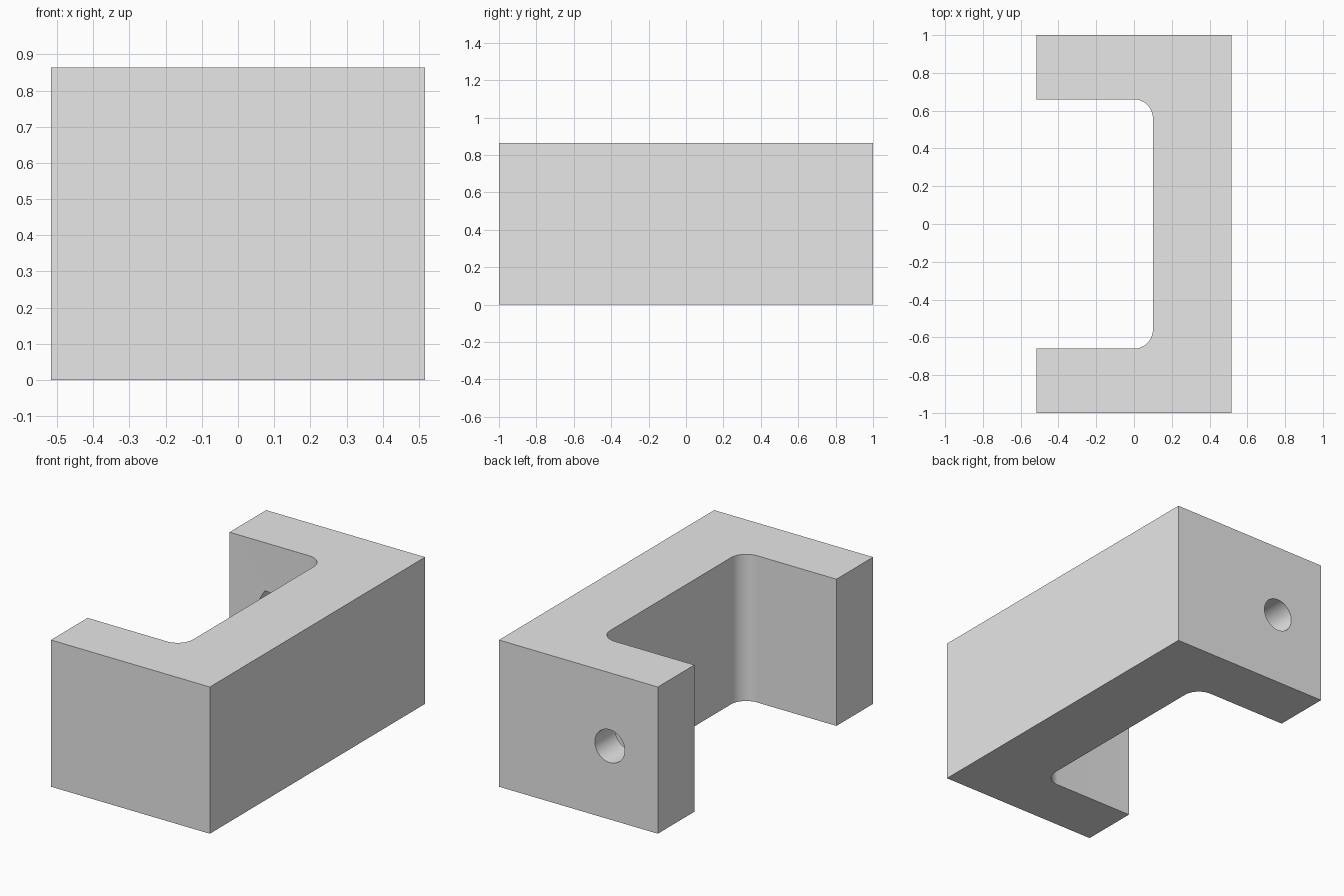
import bpy, bmesh, math
from mathutils import Matrix

cube = bpy.data.objects.get("Cube")
if cube:
    bpy.data.objects.remove(cube, do_unlink=True)

HALF_X, HALF_Y, HEIGHT = 0.517, 1.0, 0.863
INNER_X, INNER_Y, FILLET = 0.1, 0.66, 0.1
HOLE_X, HOLE_Z = -0.204, HEIGHT / 2

grey = bpy.data.materials.new("plain_grey")
grey.use_nodes = True
grey.diffuse_color = (0.8, 0.8, 0.8, 1)
grey.node_tree.nodes["Principled BSDF"].inputs["Base Color"].default_value = (0.8, 0.8, 0.8, 1)


def make_object(name, bm):
    bmesh.ops.recalc_face_normals(bm, faces=bm.faces)
    mesh = bpy.data.meshes.new(name)
    bm.to_mesh(mesh)
    bm.free()
    mesh.materials.append(grey)
    obj = bpy.data.objects.new(name, mesh)
    bpy.context.collection.objects.link(obj)
    return obj


def cutter(name, sides, radius, y0, y1):
    """Prism along y, with its first corner pointing along x."""
    bm = bmesh.new()
    place = (Matrix.Translation((HOLE_X, (y0 + y1) / 2, HOLE_Z))
             @ Matrix.Rotation(math.pi / 2, 4, 'X'))
    ring = bmesh.ops.create_cone(bm, cap_ends=True, segments=sides, radius1=radius,
                                 radius2=radius, depth=y1 - y0)["verts"]
    # put a corner exactly on the x axis
    turn = math.atan2(ring[0].co.y, ring[0].co.x)
    bm.transform(place @ Matrix.Rotation(-turn, 4, 'Z'))
    return make_object(name, bm)


# Bracket: C-shaped profile with rounded inner corners, extruded upwards
def corner(sign, steps=16):
    cx, cy = INNER_X - FILLET, INNER_Y - FILLET
    arc = [(cx + FILLET * math.cos(a), sign * (cy + FILLET * math.sin(a)))
           for a in (math.pi / 2 * i / steps for i in range(steps + 1))]
    return arc if sign > 0 else arc[::-1]


profile = [(-HALF_X, -HALF_Y), (HALF_X, -HALF_Y), (HALF_X, HALF_Y), (-HALF_X, HALF_Y),
           (-HALF_X, INNER_Y)] + corner(1)[::-1] + corner(-1)[::-1] + [(-HALF_X, -INNER_Y)]
bm = bmesh.new()
base = bm.faces.new([bm.verts.new((x, y, 0)) for x, y in profile])
top = bmesh.ops.extrude_face_region(bm, geom=[base])["geom"]
bmesh.ops.translate(bm, vec=(0, 0, HEIGHT),
                    verts=[v for v in top if isinstance(v, bmesh.types.BMVert)])
bracket = make_object("bracket", bm)

# Bolt hole through the back arm, with a hexagonal nut recess inside
cutters = [cutter("bolt_hole_cutter", 48, 0.097, INNER_Y - 0.1, HALF_Y + 0.1),
           cutter("nut_recess_cutter", 6, 0.17, INNER_Y - 0.05, INNER_Y + 0.15)]
bpy.ops.object.select_all(action='DESELECT')
bpy.context.view_layer.objects.active = bracket
bracket.select_set(True)
for cut in cutters:
    cut.hide_render = True
    mod = bracket.modifiers.new(cut.name, 'BOOLEAN')
    mod.operation, mod.solver, mod.object = 'DIFFERENCE', 'EXACT', cut
    bpy.ops.object.modifier_apply(modifier=mod.name)
    bpy.data.objects.remove(cut, do_unlink=True)

bpy.ops.object.shade_smooth_by_angle(angle=math.radians(30))
